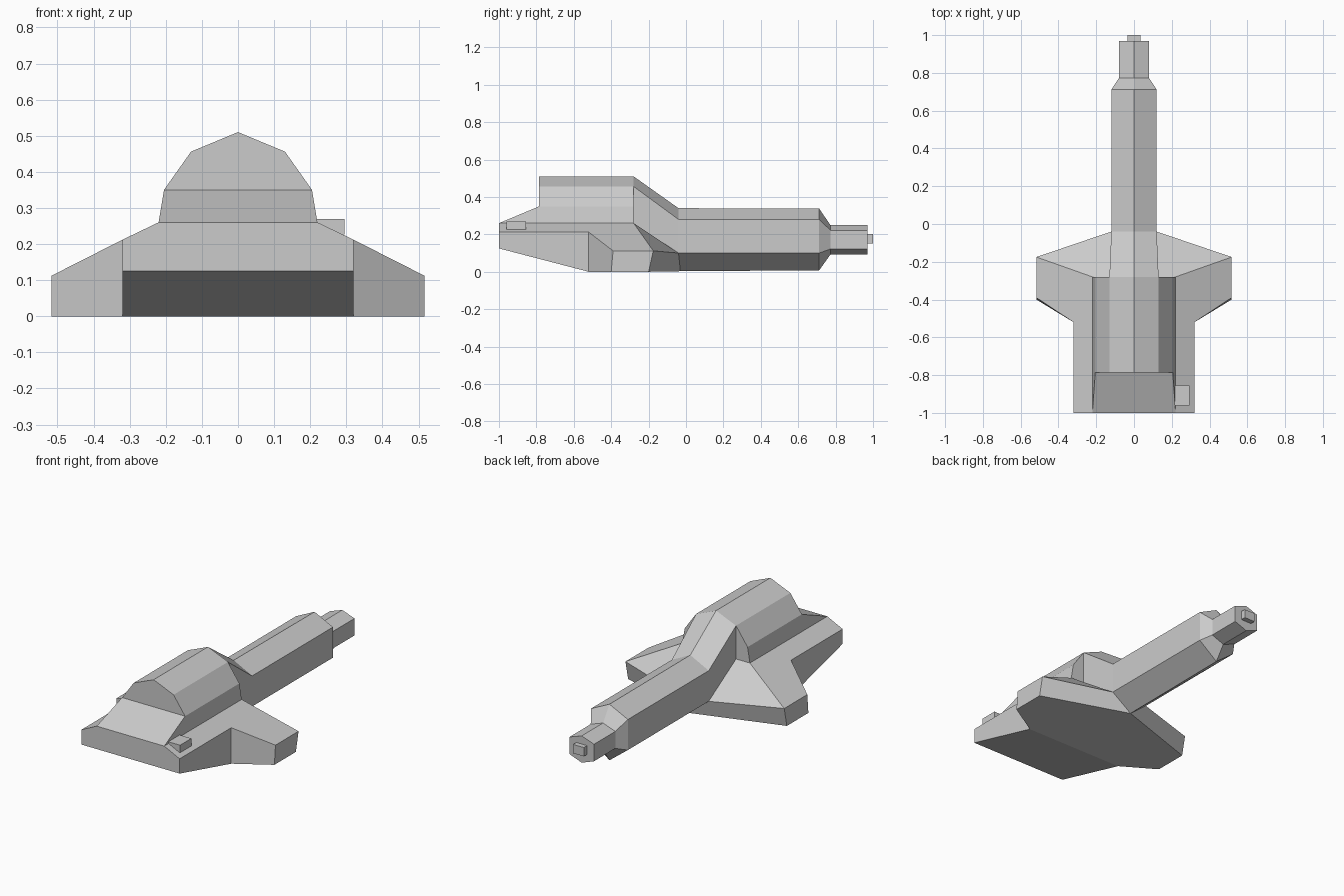
import bpy
import bmesh
from mathutils import Vector

if "Cube" in bpy.data.objects:
    bpy.data.objects.remove(bpy.data.objects["Cube"])


def make_object(name, bm):
    mesh = bpy.data.meshes.new(name)
    bm.to_mesh(mesh)
    bm.free()
    obj = bpy.data.objects.new(name, mesh)
    bpy.context.collection.objects.link(obj)
    return obj


def mirrored_shell(name, pts, faces, centre):
    """Flat-faced shell from its +x half; faces are turned away from centre."""
    bm = bmesh.new()
    for side in (1, -1):
        vs = [bm.verts.new((side * x, y, z)) for x, y, z in pts]
        for f in faces:
            bm.faces.new([vs[ord(c) - 97] for c in f])
    bmesh.ops.remove_doubles(bm, verts=bm.verts, dist=0.0005)
    bm.normal_update()
    for f in bm.faces:
        if f.normal.dot(f.calc_center_median() - Vector(centre)) < 0:
            f.normal_flip()
    return make_object(name, bm)


def box(name, lo, hi):
    bm = bmesh.new()
    bmesh.ops.create_cube(bm, size=1)
    for v in bm.verts:
        v.co = [(a + b) / 2 + c * (b - a) for a, b, c in zip(lo, hi, v.co)]
    return make_object(name, bm)


# Hull with side wings (open beneath the upper housing)
hull_pts = [
    (0, -1, .26), (.22, -1, .26), (.32, -1, .212), (.32, -1, .125), (0, -1, .125),       # a-e
    (.32, -.52, .212), (.32, -.52, 0), (0, -.52, 0),                                   # f-h
    (.517, -.39, .112), (.517, -.40, 0), (.517, -.175, .112), (.517, -.20, 0),         # i-l
    (.22, -.28, .26), (.13, -.28, .26), (.12, -.04, .10), (0, -.03, .003),             # m-p
]
mirrored_shell("hull", hull_pts,
               ["abcde", "cdgf", "edgh", "fgji", "ijlk", "bcfikm", "mkon", "klpo", "hgjlp"],
               (0, -.4, .1))

# Upper housing: sloped face, faceted roof and the neck down to the barrel
housing_pts = [
    (0, -1, .26), (.22, -1, .26),                                                      # a b
    (0, -.785, .35), (.205, -.785, .35), (.13, -.785, .456), (0, -.785, .51),          # c-f
    (.22, -.28, .26), (.205, -.28, .35), (.13, -.28, .456), (0, -.28, .51),            # g-j
    (.13, -.28, .26), (.12, -.04, .10), (.12, -.04, .28), (0, -.04, .34),              # k-n
]
mirrored_shell("upper_housing", housing_pts,
               ["abdc", "cdef", "bghd", "dhie", "eijf", "ghik", "klmi", "imnj"],
               (0, -.4, .27))

# Barrel and nozzle: hexagonal sections along y
# each section: y, half width, top ridge, upper edge, lower edge, bottom ridge
sections = [(-.04, .12, .34, .28, .10, .003), (.712, .12, .338, .28, .10, .008),
            (.772, .08, .25, .222, .122, .092), (.97, .08, .25, .222, .122, .092)]
bm = bmesh.new()
rings = []
for y, w, t, u, l, b in sections:
    outline = [(0, t), (w, u), (w, l), (0, b), (-w, l), (-w, u)]
    rings.append([bm.verts.new((x, y, z)) for x, z in outline])
for r0, r1 in zip(rings, rings[1:]):
    for i in range(6):
        j = (i + 1) % 6
        bm.faces.new((r0[i], r0[j], r1[j], r1[i]))
bm.faces.new(rings[-1])
bmesh.ops.recalc_face_normals(bm, faces=bm.faces)
make_object("barrel", bm)

# Barrel tip and the small block on the right of the hull
box("barrel_tip", (-.035, .96, .15), (.035, 1, .202))
box("side_block", (.213, -.96, .226), (.295, -.855, .27))
